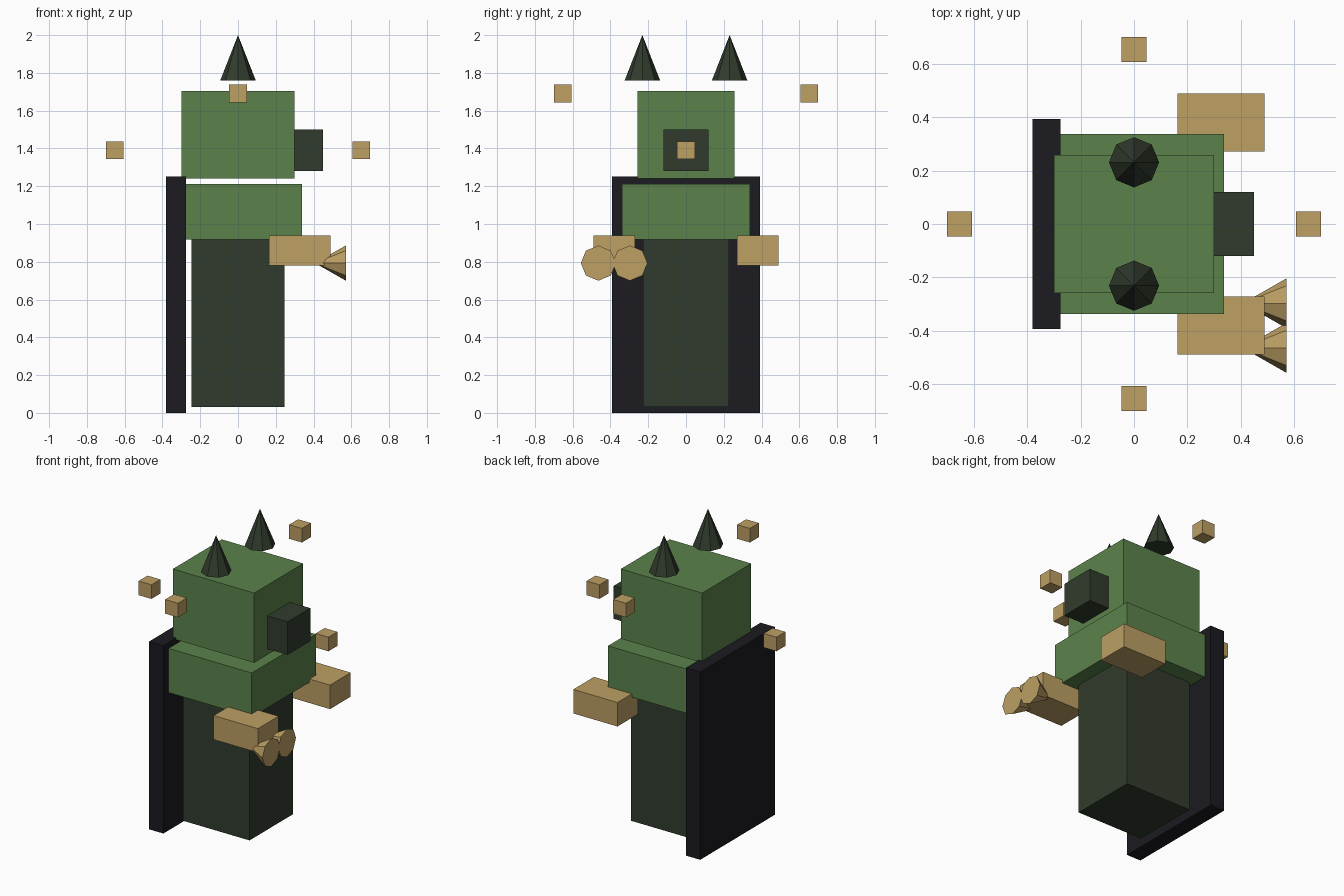
import bpy
import math

if "Cube" in bpy.data.objects:
    bpy.data.objects.remove(bpy.data.objects["Cube"])


def material(name, rgb):
    m = bpy.data.materials.new(name)
    m.diffuse_color = (*rgb, 1.0)
    m.use_nodes = True
    m.node_tree.nodes["Principled BSDF"].inputs["Base Color"].default_value = m.diffuse_color
    return m


green = material("green", (0.105, 0.225, 0.07))
dark = material("dark_green", (0.031, 0.044, 0.026))
tan = material("tan", (0.51, 0.35, 0.125))
black = material("black", (0.011, 0.011, 0.015))


def finish(name, mat):
    ob = bpy.context.object
    ob.name = name
    ob.data.materials.append(mat)
    return ob


def box(name, mat, x, y, z):
    """Box from (min, max) ranges on each axis."""
    ranges = (x, y, z)
    bpy.ops.mesh.primitive_cube_add(size=1, location=[(a + b) / 2 for a, b in ranges])
    ob = finish(name, mat)
    ob.scale = [b - a for a, b in ranges]
    bpy.ops.object.transform_apply(location=False, rotation=False, scale=True)
    return ob


def cone(name, mat, radius, height, centre, rotation=(0, 0, 0)):
    bpy.ops.mesh.primitive_cone_add(vertices=8, radius1=radius, radius2=0, depth=height,
                                    location=centre, rotation=rotation)
    return finish(name, mat)


# Body, chest, head and snout (the figure looks towards +x)
box("cape", black, (-0.38, -0.275), (-0.393, 0.393), (0, 1.252))
box("lower_body", dark, (-0.245, 0.245), (-0.228, 0.228), (0.03, 0.93))
box("chest", green, (-0.338, 0.338), (-0.338, 0.338), (0.918, 1.213))
box("head", green, (-0.3, 0.3), (-0.258, 0.258), (1.24, 1.705))
box("snout", dark, (0.29, 0.449), (-0.12, 0.12), (1.28, 1.5))

# Paired ears and hands
for label, s in (("right", -1), ("left", 1)):
    cone(f"{label}_ear", dark, 0.094, 0.24, (0, s * 0.231, 1.88))
    box(f"{label}_hand", tan, (0.163, 0.489), sorted((s * 0.271, s * 0.489)), (0.78, 0.94))

# Bow of two cones with their bases facing forward
for label, y in (("outer", -0.464), ("inner", -0.297)):
    cone(f"{label}_bow_loop", tan, 0.093, 0.163, (0.489, y, 0.793), (0, -math.pi / 2, 0))

# Four cubes floating around the head
h = 0.047
orbit = [(0.653, 0, 1.39), (0, 0.653, 1.691), (-0.653, 0, 1.39), (0, -0.653, 1.691)]
for i, c in enumerate(orbit):
    box(f"floating_cube_{i + 1}", tan, *[(v - h, v + h) for v in c])
